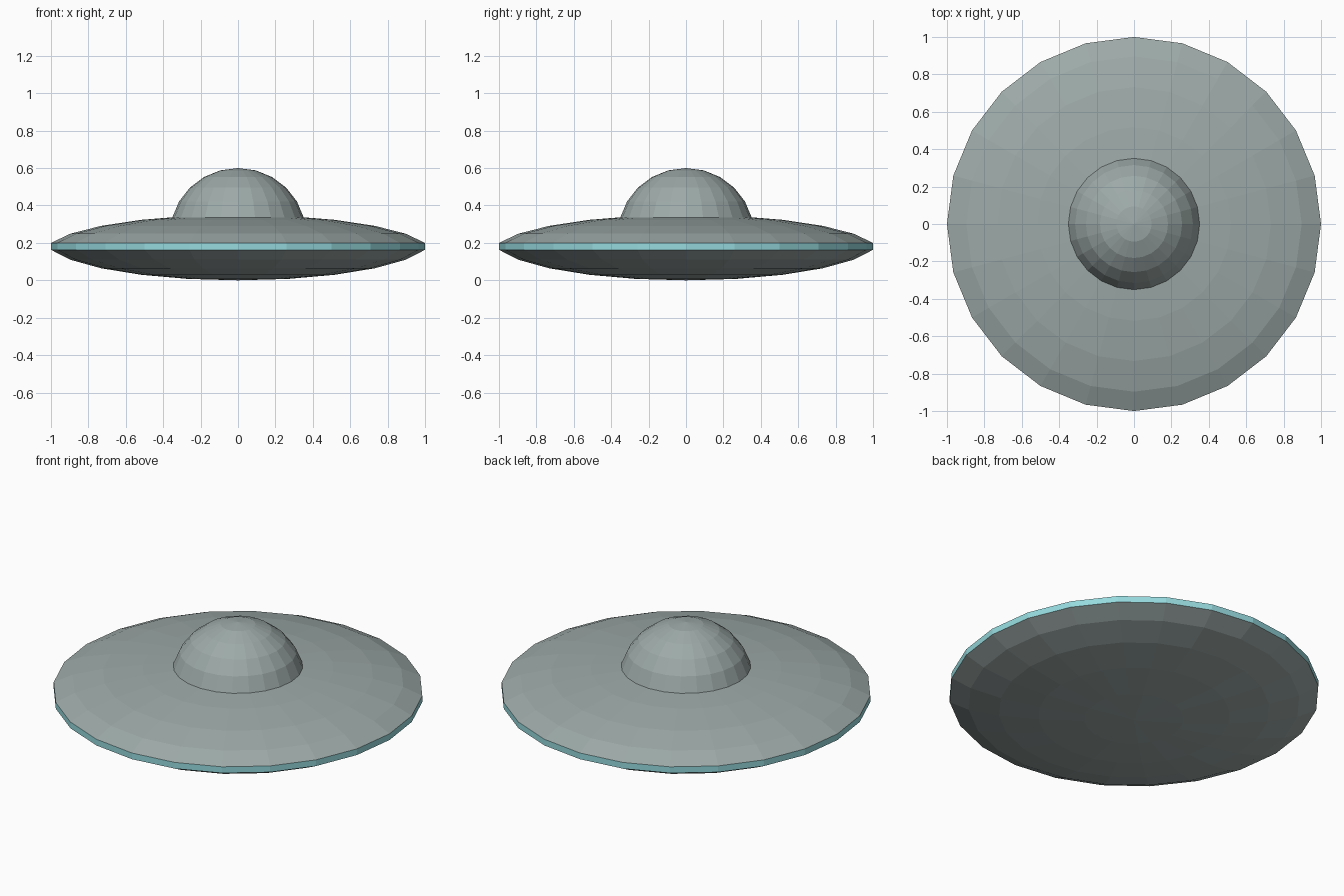
import bpy, bmesh
from math import sin, cos, pi, radians

SIDES = 24
STEP = radians(15)

cube = bpy.data.objects.get("Cube")
if cube:
    bpy.data.objects.remove(cube, do_unlink=True)


def material(name, rgb):
    mat = bpy.data.materials.new(name)
    mat.use_nodes = True
    mat.diffuse_color = (*rgb, 1)
    mat.node_tree.nodes["Principled BSDF"].inputs["Base Color"].default_value = (*rgb, 1)
    return mat


def lathe(name, profile, mat):
    """Spin an (r, z) profile about z; points with zero radius become poles."""
    bm = bmesh.new()
    rings = []
    for r, z in profile:
        if r < 1e-4:
            rings.append([bm.verts.new((0, 0, z))] * SIDES)
        else:
            rings.append([bm.verts.new((r * cos(2 * pi * i / SIDES),
                                        r * sin(2 * pi * i / SIDES), z))
                          for i in range(SIDES)])
    for low, high in zip(rings, rings[1:]):
        for i in range(SIDES):
            j = (i + 1) % SIDES
            corners = dict.fromkeys((low[i], low[j], high[j], high[i]))
            bm.faces.new(list(corners))
    mesh = bpy.data.meshes.new(name)
    bm.to_mesh(mesh)
    bm.free()
    mesh.materials.append(mat)
    obj = bpy.data.objects.new(name, mesh)
    bpy.context.collection.objects.link(obj)
    return obj


def arc(radius, height, centre, first, last):
    """Profile of a squashed sphere between two latitude steps."""
    return [(radius * cos(k * STEP), centre + height * sin(k * STEP))
            for k in range(first, last + 1)]


grey = material("hull grey", (0.337, 0.402, 0.392))
cyan = material("rim cyan", (0.305, 0.70, 0.73))

# Saucer halves are squashed spheres cut at the first latitude step
RIM_LOW, RIM_HIGH = 0.163, 0.20
hull_radius = 1 / cos(STEP)
lower_height = RIM_LOW / (1 - sin(STEP))
upper_height = 0.203

lathe("lower_hull", arc(hull_radius, lower_height, lower_height, -6, -1), grey)
lathe("upper_hull", arc(hull_radius, upper_height,
                        RIM_HIGH - upper_height * sin(STEP), 1, 6), grey)

# Glowing band around the edge
lathe("rim_band", [(1, RIM_LOW), (1, RIM_HIGH)], cyan)

# Cabin dome, sunk slightly into the upper hull
lathe("dome", arc(0.364, 0.357, 0.243, 1, 6), grey)
